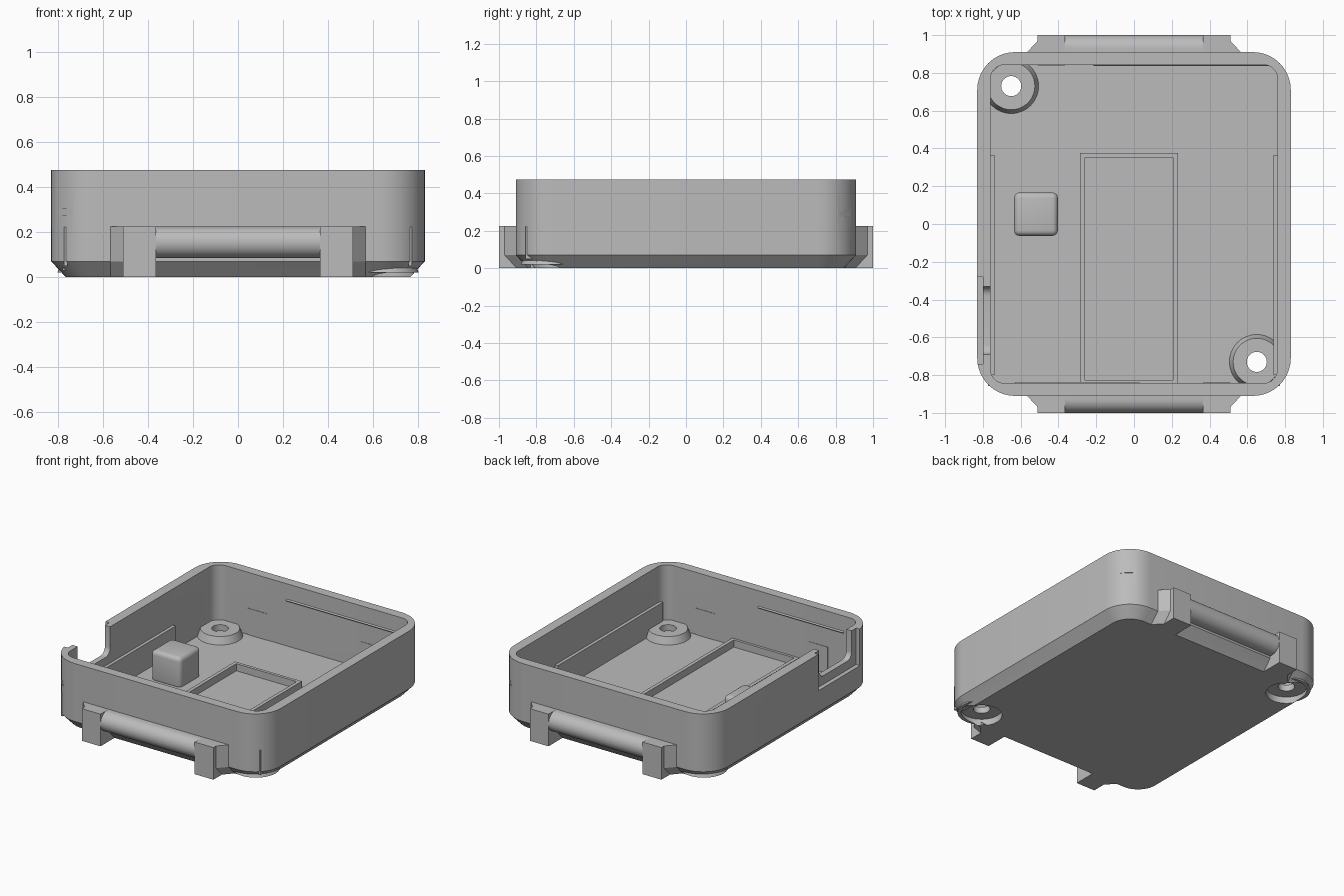
import bpy, bmesh
from math import cos, sin, pi
from mathutils import Matrix, Vector

if "Cube" in bpy.data.objects:
    bpy.data.objects.remove(bpy.data.objects["Cube"])

grey = bpy.data.materials.new("plain_grey")
grey.use_nodes = True
grey.diffuse_color = (0.5, 0.5, 0.5, 1)
grey.node_tree.nodes["Principled BSDF"].inputs["Base Color"].default_value = (0.5, 0.5, 0.5, 1)
parts = []
FLOOR = 0.04


def finish(name, bm):
    bmesh.ops.recalc_face_normals(bm, faces=bm.faces)
    me = bpy.data.meshes.new(name)
    bm.to_mesh(me)
    bm.free()
    me.materials.append(grey)
    ob = bpy.data.objects.new(name, me)
    bpy.context.collection.objects.link(ob)
    parts.append(ob)
    return ob


def loft(name, rings):
    """Skin equal-length rings and cap both ends."""
    bm = bmesh.new()
    loops = [[bm.verts.new(p) for p in r] for r in rings]
    n = len(loops[0])
    for a, b in zip(loops, loops[1:]):
        for i in range(n):
            j = (i + 1) % n
            bm.faces.new((a[i], a[j], b[j], b[i]))
    bm.faces.new(loops[0])
    bm.faces.new(loops[-1])
    return finish(name, bm)


def box(name, x0, x1, y0, y1, z0, z1, bevel=0, turn=0):
    bm = bmesh.new()
    bmesh.ops.create_cube(bm, size=1)
    bmesh.ops.scale(bm, vec=(abs(x1 - x0), abs(y1 - y0), z1 - z0), verts=bm.verts)
    if bevel:
        bmesh.ops.bevel(bm, geom=bm.edges[:], offset=bevel, segments=4,
                        profile=0.5, affect='EDGES')
    bmesh.ops.rotate(bm, matrix=Matrix.Rotation(turn, 3, 'Z'), verts=bm.verts)
    bmesh.ops.translate(bm, vec=((x0 + x1) / 2, (y0 + y1) / 2, (z0 + z1) / 2), verts=bm.verts)
    return finish(name, bm)


def cone(name, x, y, z0, z1, r0, r1):
    def ring(r, z):
        return [(x + r * cos(i * pi / 24), y + r * sin(i * pi / 24), z) for i in range(48)]
    return loft(name, [ring(r0, z0), ring(r1, z1)])


def rounded(hx, hy, r, z, steps=10):
    pts = []
    for k, (sx, sy) in enumerate(((1, 1), (-1, 1), (-1, -1), (1, -1))):
        for i in range(steps + 1):
            a = (k + i / steps) * pi / 2
            pts.append((sx * (hx - r) + r * cos(a), sy * (hy - r) + r * sin(a), z))
    return pts


def boolean(target, tool, op='DIFFERENCE'):
    mod = target.modifiers.new("bool", 'BOOLEAN')
    mod.operation, mod.object, mod.solver = op, tool, 'EXACT'
    with bpy.context.temp_override(object=target, active_object=target):
        bpy.ops.object.modifier_apply(modifier=mod.name)
    parts.remove(tool)
    bpy.data.objects.remove(tool)


# Open tray with chamfered underside
tray = loft("case_tray", [
    rounded(0.765, 0.845, 0.14, 0), rounded(0.83, 0.91, 0.2, 0.07),
    rounded(0.83, 0.91, 0.2, 0.475), rounded(0.76, 0.843, 0.075, 0.475),
    rounded(0.76, 0.843, 0.075, FLOOR)])

# Screw bosses with counterbores from below
for s in (-1, 1):
    x, y = 0.65 * s, -0.73 * s
    boolean(tray, cone("boss", x, y, 0.02, 0.09, 0.153, 0.125), 'UNION')
    boolean(tray, cone("counterbore", x, y, -0.1, 0.046, 0.13, 0.13))
    boolean(tray, cone("screw_hole", x, y, -0.1, 0.2, 0.053, 0.053))

# Stepped connector notch in one side wall
boolean(tray, box("notch_step", -0.9, -0.8, -0.74, -0.28, 0.22, 0.6))
notch = []
for cy, a0 in ((-0.64, pi), (-0.38, 1.5 * pi)):
    for i in range(7):
        a = a0 + i * pi / 12
        notch.append((cy + 0.05 * cos(a), 0.33 + 0.05 * sin(a)))
notch += [(-0.33, 0.6), (-0.69, 0.6)]
boolean(tray, loft("notch_cut", [[(x, y, z) for y, z in notch] for x in (-0.9, -0.7)]))

# Pry slots on two opposite corners
for s in (-1, 1):
    x, y = s * 0.785, s * 0.865
    boolean(tray, box("pry_slot", x - 0.08, x + 0.08, y - 0.025, y + 0.025,
                      0.275, 0.302, turn=-pi / 4))

# Thin corner ribs on the front
for s in (-1, 1):
    box("corner_rib", s * 0.757, s * 0.773, -0.857, -0.8, 0.05, 0.222)

# Strap bars with end blocks and gussets, front and back
for s, side in ((-1, "front"), (1, "back")):
    for m in (-1, 1):
        box(side + "_bar_block", m * 0.365, m * 0.51, s * 0.84, s * 1.0, 0, 0.225)
        plan = [(0.5, 0.87), (0.5, 0.97), (0.51, 0.97), (0.57, 0.905), (0.57, 0.87)]
        loft(side + "_gusset", [[(m * x, s * (y - d), z) for x, y in plan]
                                for z, d in ((0, 0.065), (0.07, 0), (0.225, 0))])
    arc = [(s * (0.93 + 0.07 * cos(a)), 0.155 + 0.07 * sin(a))
           for a in (-pi / 2 + i * pi / 16 for i in range(17))]
    arc += [(s * 0.89, 0.225), (s * 0.89, 0.085)]
    loft(side + "_strap_bar", [[(x, y, z) for y, z in arc] for x in (-0.37, 0.37)])

# Frame of ribs on the floor
for x0, x1, y0, y1 in ((-0.285, -0.26, -0.845, 0.375), (0.207, 0.232, -0.845, 0.375),
                       (-0.285, 0.232, 0.353, 0.375), (-0.285, 0.232, -0.845, -0.825)):
    box("frame_rib", x0, x1, y0, y1, 0.03, 0.09)

# Rounded support block
box("support_block", -0.635, -0.403, -0.063, 0.167, 0.02, 0.245, bevel=0.03)

# Side rails and shallow snap ridges on the inner walls
for s in (-1, 1):
    box("side_rail", s * 0.738, s * 0.78, -0.8, 0.365, 0.03, 0.222)
for name, x0, x1, s in (("back", -0.215, 0.75, 1), ("front", -0.63, 0.03, -1)):
    ridge = [(0.85, 0.345), (0.836, 0.36), (0.85, 0.375)]
    loft(name + "_snap_ridge", [[(x, s * y, z) for y, z in ridge] for x in (x0, x1)])

# Smooth the curves, keep edges sharp
bpy.ops.object.select_all(action='DESELECT')
for ob in parts:
    ob.select_set(True)
bpy.context.view_layer.objects.active = tray
bpy.ops.object.shade_smooth_by_angle(angle=pi / 6)
